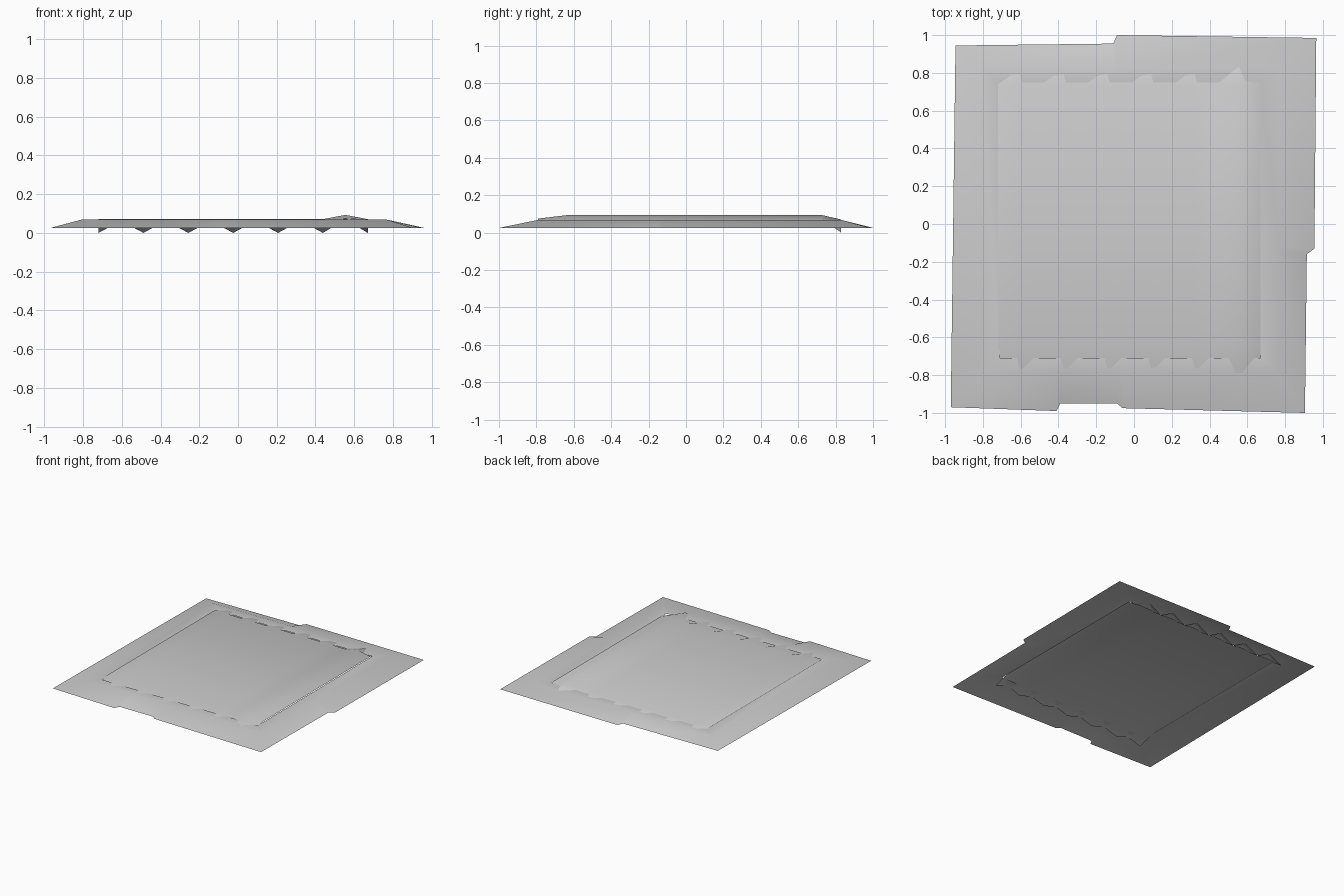
import bpy
import bmesh

cube = bpy.data.objects.get("Cube")
if cube:
    bpy.data.objects.remove(cube)

grey = bpy.data.materials.new("plain_grey")
grey.use_nodes = True
colour = (0.6, 0.6, 0.6, 1)
grey.diffuse_color = colour
grey.node_tree.nodes["Principled BSDF"].inputs["Base Color"].default_value = colour


def loft(name, rows, closed):
    """Bridge rows of points into one smooth open surface."""
    bm = bmesh.new()
    rings = [[bm.verts.new(p) for p in row] for row in rows]
    for a, b in zip(rings, rings[1:]):
        n = len(a)
        for i in range(n if closed else n - 1):
            j = (i + 1) % n
            bm.faces.new((a[i], a[j], b[j], b[i]))
    bm.normal_update()
    for f in bm.faces:
        f.smooth = True
    mesh = bpy.data.meshes.new(name)
    bm.to_mesh(mesh)
    bm.free()
    mesh.materials.append(grey)
    obj = bpy.data.objects.new(name, mesh)
    bpy.context.collection.objects.link(obj)
    return obj


def clamp(v, low, high):
    return max(low, min(high, v))


# Sloping skirt: stepped outer outline, raised rim, then the central opening
outline = [(-.97, -.97), (-.41, -.99), (-.39, -.95), (-.09, -.95), (-.06, -.975),
           (.905, -1), (.915, -.16), (.955, -.13), (.965, .985),
           (-.09, 1), (-.11, .955), (-.945, .945)]


def ring(x0, x1, y0, y1, z):
    return [(clamp(x, x0, x1), clamp(y, y0, y1), z) for x, y in outline]


loft("sloping_skirt", [
    [(x, y, .025) for x, y in outline],
    ring(-.81, .77, -.79, .83, .068),
    ring(-.71, .67, -.71, .75, .065),
], True)

# Centre sheet: level in the middle, with pleated front and back ends
COLS = 13
xs = [-.72 + 1.39 * i / (COLS - 1) for i in range(COLS)]


def pleat(y, valley, ridge, last_ridge):
    heights = [ridge if i % 2 else valley for i in range(COLS)]
    heights[-2] = last_ridge
    return [(x, y, z) for x, z in zip(xs, heights)]


loft("pleated_sheet", [
    pleat(-.79, .03, .066, .075),
    pleat(-.64, .071, .073, .093),
    pleat(.73, .071, .073, .093),
    pleat(.83, 0, .063, .07),
], False)
